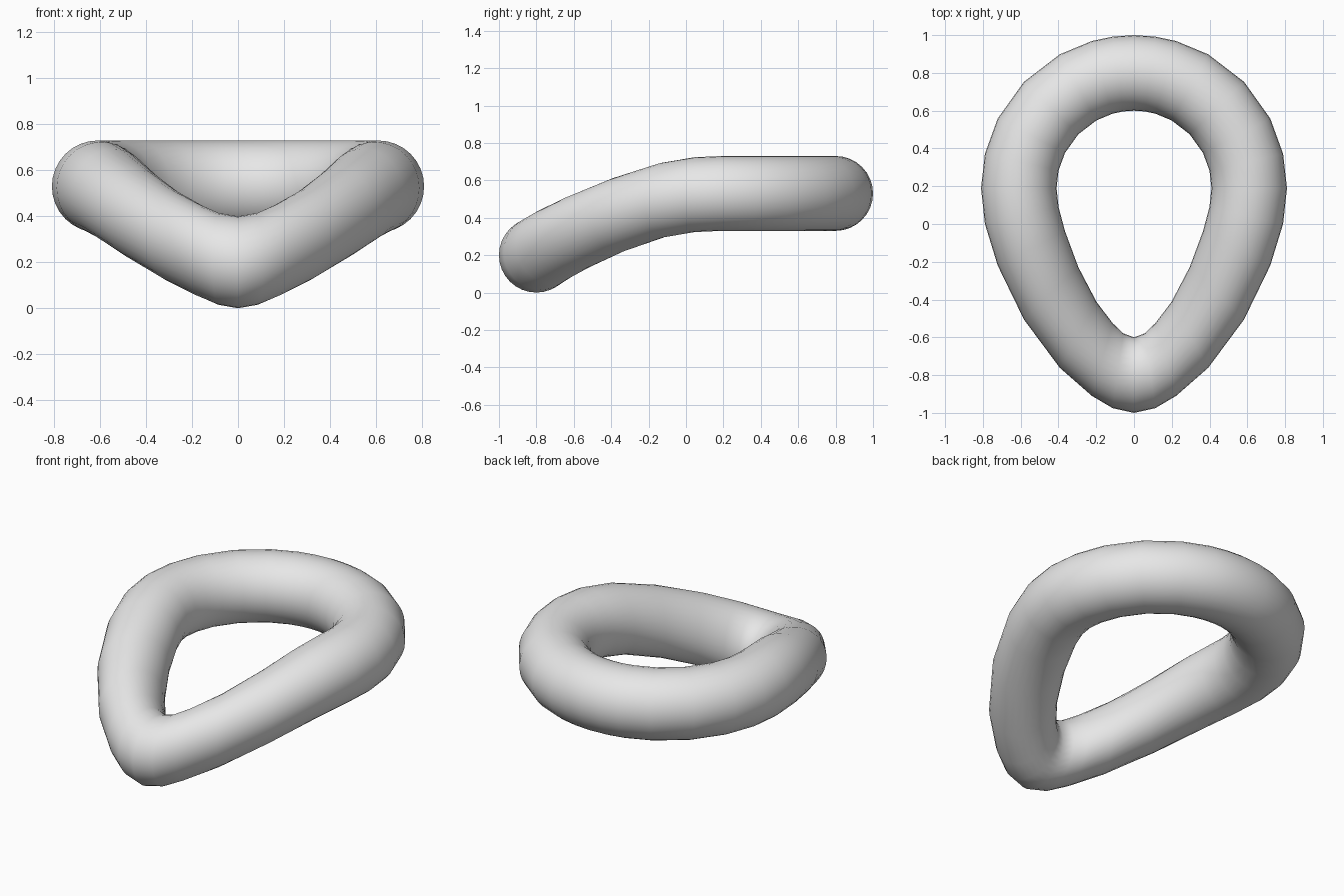
import bpy, bmesh, math

if "Cube" in bpy.data.objects:
    bpy.data.objects.remove(bpy.data.objects["Cube"])

MAJOR, MINOR, SIDES = 0.61, 0.2, 32
CENTRE_Y, CENTRE_Z = 0.19, 0.53
PULL_Y, PULL_Z = -0.38, -0.33   # how far the front tip is drawn forward and down

# Ring angles over one quarter, and the share of the pull each front ring gets
STEPS = [0, 8, 16, 29, 46, 63, 77, 90]
PULL = [1.0, 0.955, 0.845, 0.64, 0.35, 0.11, 0.02, 0.0]

# Half loop from the front tip to the back, then mirrored to a full loop
half = list(zip(STEPS, PULL)) + [(180 - a, 0.0) for a in reversed(STEPS[:-1])]
loop = half + [(360 - a, w) for a, w in reversed(half[1:-1])]

bm = bmesh.new()


def ring(angle, weight):
    """One round upright section of the tube."""
    a = math.radians(angle)
    verts = []
    for i in range(SIDES):
        t = 2 * math.pi * i / SIDES
        r = MAJOR + MINOR * math.cos(t)
        verts.append(bm.verts.new((
            r * math.sin(a),
            CENTRE_Y - r * math.cos(a) + PULL_Y * weight,
            CENTRE_Z + MINOR * math.sin(t) + PULL_Z * weight)))
    return verts


# Skin the closed tube
rings = [ring(a, w) for a, w in loop]
for k, cur in enumerate(rings):
    nxt = rings[(k + 1) % len(rings)]
    for i in range(SIDES):
        j = (i + 1) % SIDES
        bm.faces.new((cur[i], nxt[i], nxt[j], cur[j])).smooth = True
bmesh.ops.recalc_face_normals(bm, faces=bm.faces)

mesh = bpy.data.meshes.new("bent_ring")
bm.to_mesh(mesh)
bm.free()

# Plain grey surface
grey = bpy.data.materials.new("light_grey")
grey.diffuse_color = (0.8, 0.8, 0.8, 1)
grey.use_nodes = True
grey.node_tree.nodes["Principled BSDF"].inputs["Base Color"].default_value = grey.diffuse_color
mesh.materials.append(grey)
bpy.context.collection.objects.link(bpy.data.objects.new("bent_ring", mesh))
